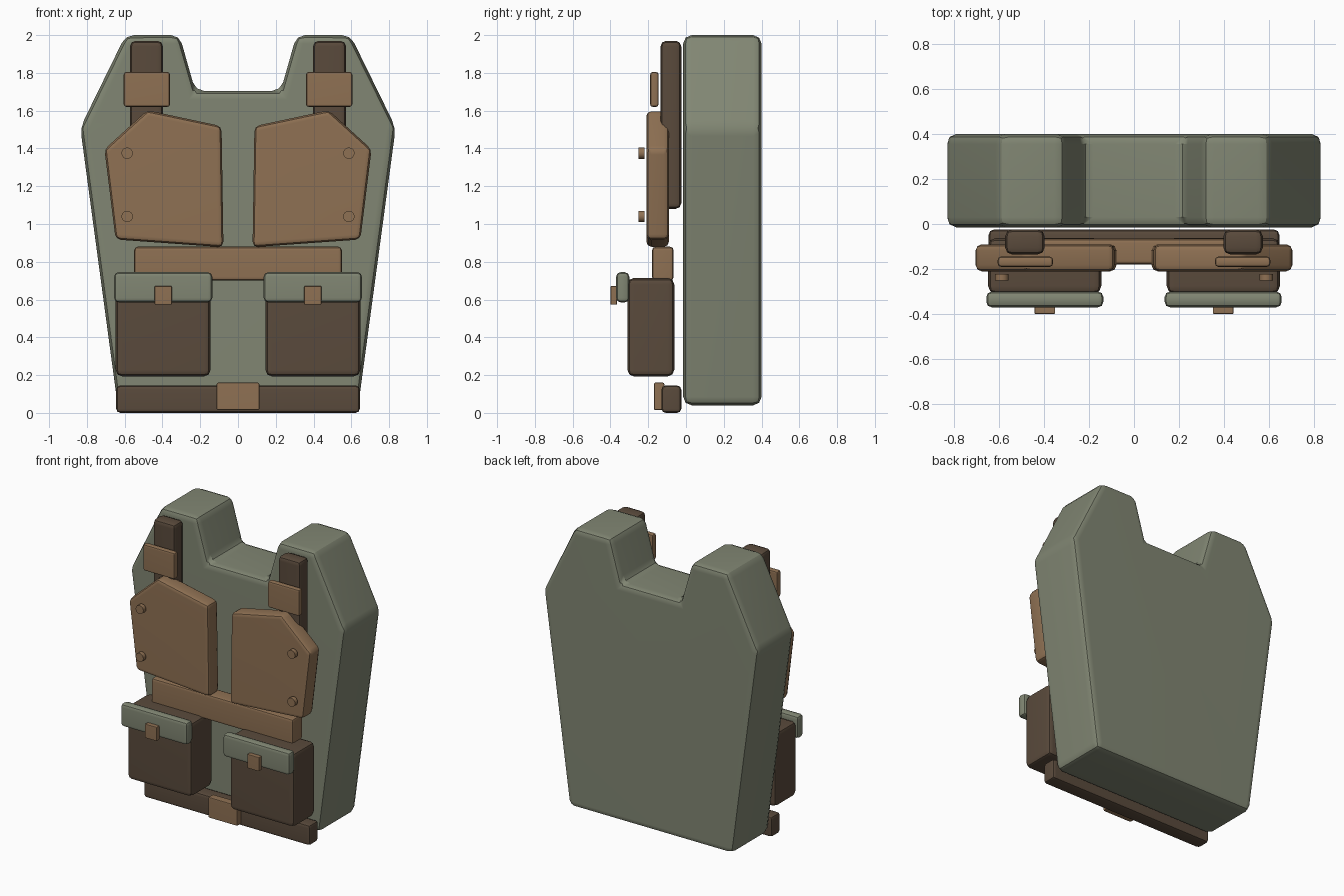
import bpy, bmesh, math
from mathutils import Matrix

if "Cube" in bpy.data.objects:
    bpy.data.objects.remove(bpy.data.objects["Cube"])


def material(name, rgb):
    m = bpy.data.materials.new(name)
    m.diffuse_color = (*rgb, 1)
    m.use_nodes = True
    m.node_tree.nodes["Principled BSDF"].inputs["Base Color"].default_value = m.diffuse_color
    return m


GREEN = material("olive_green", (0.22, 0.24, 0.172))
TAN = material("tan_leather", (0.275, 0.165, 0.087))
DARK = material("dark_brown", (0.102, 0.069, 0.045))


def finish(bm, name, mat, bevel, segments=2):
    """Round the edges, then turn the mesh into a smooth-by-angle object."""
    bmesh.ops.recalc_face_normals(bm, faces=bm.faces)
    if bevel:
        bmesh.ops.bevel(bm, geom=bm.edges[:], offset=bevel, segments=segments,
                        profile=0.5, affect='EDGES', clamp_overlap=True)
        bmesh.ops.recalc_face_normals(bm, faces=bm.faces)
    me = bpy.data.meshes.new(name)
    bm.to_mesh(me)
    bm.free()
    me.materials.append(mat)
    ob = bpy.data.objects.new(name, me)
    bpy.context.collection.objects.link(ob)
    bpy.ops.object.select_all(action='DESELECT')
    ob.select_set(True)
    bpy.context.view_layer.objects.active = ob
    bpy.ops.object.shade_smooth_by_angle(angle=math.radians(30))
    w = ob.modifiers.new("flat_faces", 'WEIGHTED_NORMAL')
    w.keep_sharp = True
    return ob


def slab(name, outline, y0, y1, mat, bevel):
    """Extrude an x-z outline from y0 to y1."""
    bm = bmesh.new()
    face = bm.faces.new([bm.verts.new((x, y0, z)) for x, z in outline])
    out = bmesh.ops.extrude_face_region(bm, geom=[face])
    verts = [v for v in out["geom"] if isinstance(v, bmesh.types.BMVert)]
    bmesh.ops.translate(bm, verts=verts, vec=(0, y1 - y0, 0))
    return finish(bm, name, mat, bevel)


def box(name, x, y, z, mat, bevel):
    """Rounded box from (min, max) ranges."""
    return slab(name, [(x[0], z[0]), (x[1], z[0]), (x[1], z[1]), (x[0], z[1])],
                y[0], y[1], mat, bevel)


def stud(name, x, y, z):
    bm = bmesh.new()
    rot = Matrix.Rotation(math.pi / 2, 4, 'X')
    bmesh.ops.create_cone(bm, cap_ends=True, segments=16, radius1=0.03, radius2=0.03,
                          depth=0.03, matrix=Matrix.Translation((x, y, z)) @ rot)
    return finish(bm, name, TAN, 0)


# Vest body with shoulder horns and neck cut-out
half = [(0.637, 0.04), (0.835, 1.51), (0.595, 2.0), (0.31, 2.0), (0.226, 1.705)]
slab("vest_body", half + [(-x, z) for x, z in reversed(half)],
     -0.015, 0.40, GREEN, 0.045)

# Belts
box("waist_belt", (-0.645, 0.645), (-0.13, -0.025), (0.0, 0.145), DARK, 0.022)
box("waist_buckle", (-0.113, 0.113), (-0.17, -0.115), (0.015, 0.16), TAN, 0.008)
box("chest_belt", (-0.55, 0.55), (-0.18, -0.065), (0.70, 0.88), TAN, 0.02)

plate = [(0.077, 0.877), (0.648, 0.918), (0.707, 1.395), (0.48, 1.602), (0.087, 1.518)]
for side, s in (("left", -1), ("right", 1)):
    def span(a, b):
        return tuple(sorted((s * a, s * b)))

    # Shoulder strap and its buckle
    box(side + "_shoulder_strap", span(0.397, 0.572), (-0.135, -0.025), (1.08, 1.97), DARK, 0.03)
    box(side + "_strap_buckle", span(0.36, 0.605), (-0.19, -0.145), (1.62, 1.805), TAN, 0.014)

    # Chest plate with studs
    slab(side + "_chest_plate", [(s * x, z) for x, z in plate], -0.21, -0.09, TAN, 0.028)
    for level, z in (("upper", 1.375), ("lower", 1.04)):
        stud(f"{side}_{level}_stud", s * 0.587, -0.236, z)

    # Pouch, flap and clasp
    box(side + "_pouch", span(0.145, 0.648), (-0.31, -0.062), (0.193, 0.715), DARK, 0.035)
    box(side + "_pouch_flap", span(0.136, 0.656), (-0.37, -0.30), (0.585, 0.745), GREEN, 0.024)
    box(side + "_pouch_clasp", span(0.35, 0.442), (-0.40, -0.365), (0.573, 0.672), TAN, 0.006)
